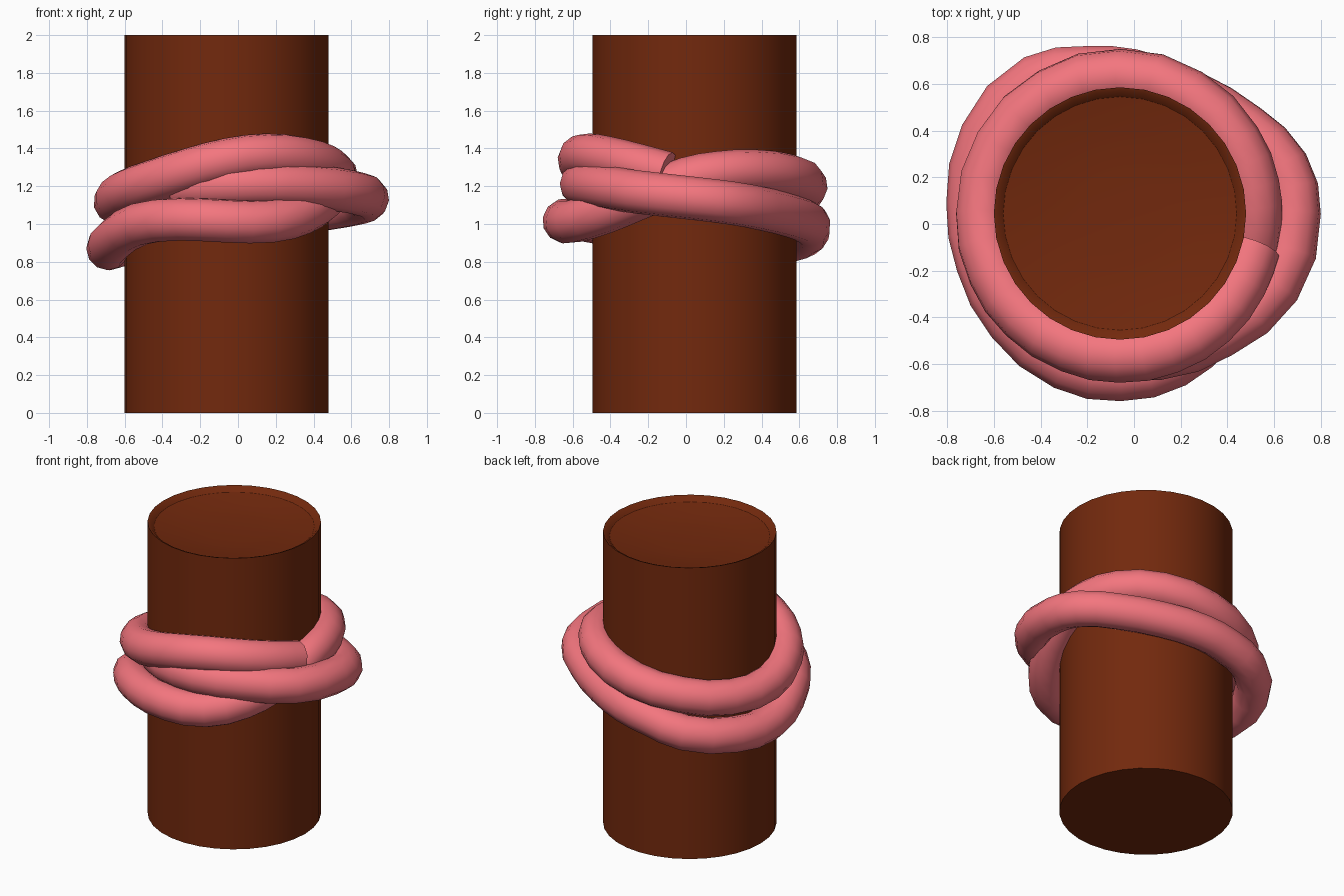
import bpy, bmesh, math

if "Cube" in bpy.data.objects:
    bpy.data.objects.remove(bpy.data.objects["Cube"])

CX, CY = -0.06, 0.045          # axis of the post
TUBE = 0.115                   # rope radius


def paint(obj, name, colour):
    mat = bpy.data.materials.new(name)
    mat.diffuse_color = (*colour, 1)
    mat.use_nodes = True
    mat.node_tree.nodes["Principled BSDF"].inputs["Base Color"].default_value = mat.diffuse_color
    obj.data.materials.append(mat)


def smooth(obj, angle):
    bpy.ops.object.select_all(action='DESELECT')
    obj.select_set(True)
    bpy.context.view_layer.objects.active = obj
    bpy.ops.object.shade_smooth_by_angle(angle=math.radians(angle))


# Post: lathed profile with a shallow dished top
profile = [(0.54, 0), (0.54, 2), (0.525, 1.995), (0.5, 1.97), (0.35, 1.945), (0.18, 1.933)]
SIDES = 32
bm = bmesh.new()
rings = [[bm.verts.new((CX + r * math.cos(2 * math.pi * i / SIDES),
                        CY + r * math.sin(2 * math.pi * i / SIDES), z))
          for i in range(SIDES)] for r, z in profile]
for low, high in zip(rings, rings[1:]):
    for i in range(SIDES):
        j = (i + 1) % SIDES
        bm.faces.new((low[i], low[j], high[j], high[i]))
bm.faces.new(rings[0][::-1])
bm.faces.new(rings[-1])
mesh = bpy.data.meshes.new("post")
bm.to_mesh(mesh)
bm.free()
post = bpy.data.objects.new("post", mesh)
bpy.context.collection.objects.link(post)
smooth(post, 35)
paint(post, "brown_wood", (0.17, 0.022, 0.004))

# Rope: (angle, distance from axis, height) along two and a half turns
path = [(-118, .53, 1.19), (-100, .57, 1.2), (-75, .62, 1.21), (-50, .66, 1.2), (-25, .73, 1.17),
        (0, .745, 1.135), (16, .725, 1.11), (34, .645, 1.08), (60, .585, 1.045),
        (85, .595, 1.01), (103, .62, .98), (122, .67, .93), (150, .66, .885),
        (176, .63, .87), (200, .625, .925), (225, .65, 1.0), (250, .685, 1.025),
        (270, .69, 1.015), (290, .675, 1.015), (310, .63, 1.06), (326, .6, 1.12),
        (341, .585, 1.18), (356, .58, 1.24), (372, .58, 1.27), (392, .58, 1.28),
        (420, .585, 1.255), (450, .59, 1.2), (480, .59, 1.15), (510, .59, 1.11),
        (540, .59, 1.115), (565, .595, 1.17), (587, .6, 1.22), (610, .605, 1.285),
        (630, .61, 1.34), (650, .61, 1.365), (670, .605, 1.35), (690, .595, 1.31),
        (706, .59, 1.268)]
curve = bpy.data.curves.new("rope", 'CURVE')
curve.dimensions = '3D'
curve.bevel_depth = TUBE
curve.bevel_resolution = 4
curve.resolution_u = 2
curve.use_fill_caps = True
spline = curve.splines.new('BEZIER')
spline.bezier_points.add(len(path) - 1)
for p, (deg, r, z) in zip(spline.bezier_points, path):
    a = math.radians(deg)
    p.co = (CX + r * math.cos(a), CY + r * math.sin(a), z)
    p.handle_left_type = p.handle_right_type = 'AUTO'
rope = bpy.data.objects.new("rope", curve)
bpy.context.collection.objects.link(rope)
bpy.ops.object.select_all(action='DESELECT')
rope.select_set(True)
bpy.context.view_layer.objects.active = rope
bpy.ops.object.convert(target='MESH')
rope = bpy.context.view_layer.objects.active
rope.name = "rope"
smooth(rope, 50)
paint(rope, "pink_rope", (0.9, 0.18, 0.21))
